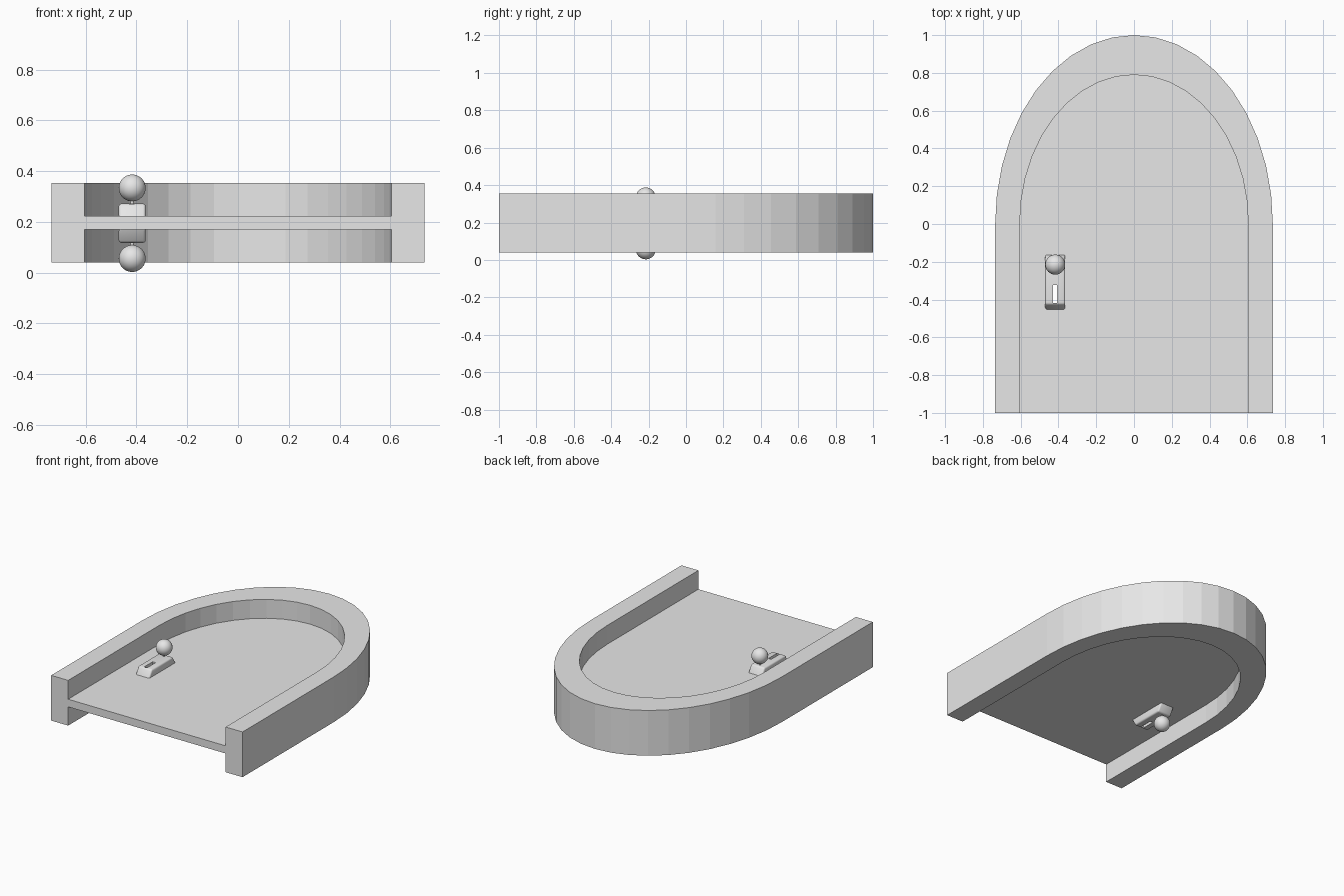
import bpy, bmesh, math
from mathutils import Matrix

if "Cube" in bpy.data.objects:
    bpy.data.objects.remove(bpy.data.objects["Cube"])

MID = 0.195            # mid plane of the door thickness
KX = -0.417            # lock column

grey = bpy.data.materials.new("light grey")
grey.diffuse_color = (0.8, 0.8, 0.8, 1)
grey.use_nodes = True
grey.node_tree.nodes["Principled BSDF"].inputs["Base Color"].default_value = grey.diffuse_color


def finish(name, bm):
    bmesh.ops.recalc_face_normals(bm, faces=bm.faces)
    me = bpy.data.meshes.new(name)
    bm.to_mesh(me)
    bm.free()
    ob = bpy.data.objects.new(name, me)
    me.materials.append(grey)
    bpy.context.collection.objects.link(ob)
    return ob


def arch(rx, ry):
    """Half-ellipse arch with straight legs, right foot to left foot."""
    a = [math.radians(9 * i) for i in range(21)]
    return [(rx, -1)] + [(rx * math.cos(t), ry * math.sin(t)) for t in a] + [(-rx, -1)]


def extrude(bm, faces, vec):
    r = bmesh.ops.extrude_face_region(bm, geom=faces)
    bmesh.ops.translate(bm, vec=vec, verts=[v for v in r["geom"] if isinstance(v, bmesh.types.BMVert)])


def apply_mod(ob, name, kind, **settings):
    m = ob.modifiers.new(name, kind)
    for k, v in settings.items():
        setattr(m, k, v)
    bpy.context.view_layer.objects.active = ob
    bpy.ops.object.modifier_apply(modifier=m.name)


def smooth(ob, angle=35):
    bpy.ops.object.select_all(action='DESELECT')
    ob.select_set(True)
    bpy.context.view_layer.objects.active = ob
    bpy.ops.object.shade_smooth_by_angle(angle=math.radians(angle))


# arched frame
bm = bmesh.new()
out = [bm.verts.new((x, y, 0.04)) for x, y in arch(0.735, 1.0)]
inn = [bm.verts.new((x, y, 0.04)) for x, y in arch(0.605, 0.79)]
faces = [bm.faces.new((out[i], out[i + 1], inn[i + 1], inn[i])) for i in range(len(out) - 1)]
extrude(bm, faces, (0, 0, 0.314))
finish("door_frame", bm)

# door panel
bm = bmesh.new()
f = bm.faces.new([bm.verts.new((x, y, 0.17)) for x, y in arch(0.605, 0.79)])
extrude(bm, [f], (0, 0, 0.053))
panel = finish("door_panel", bm)

# keyhole cutter
bm = bmesh.new()
bmesh.ops.create_cube(bm, size=1, matrix=Matrix.Translation((KX - 0.001, -0.37, MID)) @ Matrix.Diagonal((0.022, 0.094, 0.6, 1)))
cutter = finish("keyhole_cutter", bm)
cutter.hide_render = True
apply_mod(panel, "keyhole", 'BOOLEAN', object=cutter, operation='DIFFERENCE', solver='EXACT')

for side, label in ((1, "top"), (-1, "bottom")):
    # lock plate with sloping ends
    bm = bmesh.new()
    prof = [(-0.458, 0.02), (-0.424, 0.077), (-0.192, 0.077), (-0.158, 0.02)]
    f = bm.faces.new([bm.verts.new((KX - 0.053, y, MID + side * z)) for y, z in prof])
    extrude(bm, [f], (0.106, 0, 0))
    plate = finish("lock_plate_" + label, bm)
    apply_mod(plate, "soft_edges", 'BEVEL', width=0.01, segments=3, limit_method='ANGLE')
    apply_mod(plate, "keyhole", 'BOOLEAN', object=cutter, operation='DIFFERENCE', solver='EXACT')
    smooth(plate)

    # knob and stem
    bm = bmesh.new()
    bmesh.ops.create_uvsphere(bm, u_segments=32, v_segments=16, radius=0.053,
                              matrix=Matrix.Translation((KX, -0.215, MID + side * 0.139)))
    smooth(finish("knob_" + label, bm))
    bm = bmesh.new()
    bmesh.ops.create_cone(bm, cap_ends=True, segments=16, radius1=0.007, radius2=0.007, depth=0.06,
                          matrix=Matrix.Translation((KX, -0.215, MID + side * 0.09)))
    smooth(finish("knob_stem_" + label, bm))

bpy.data.objects.remove(cutter)
